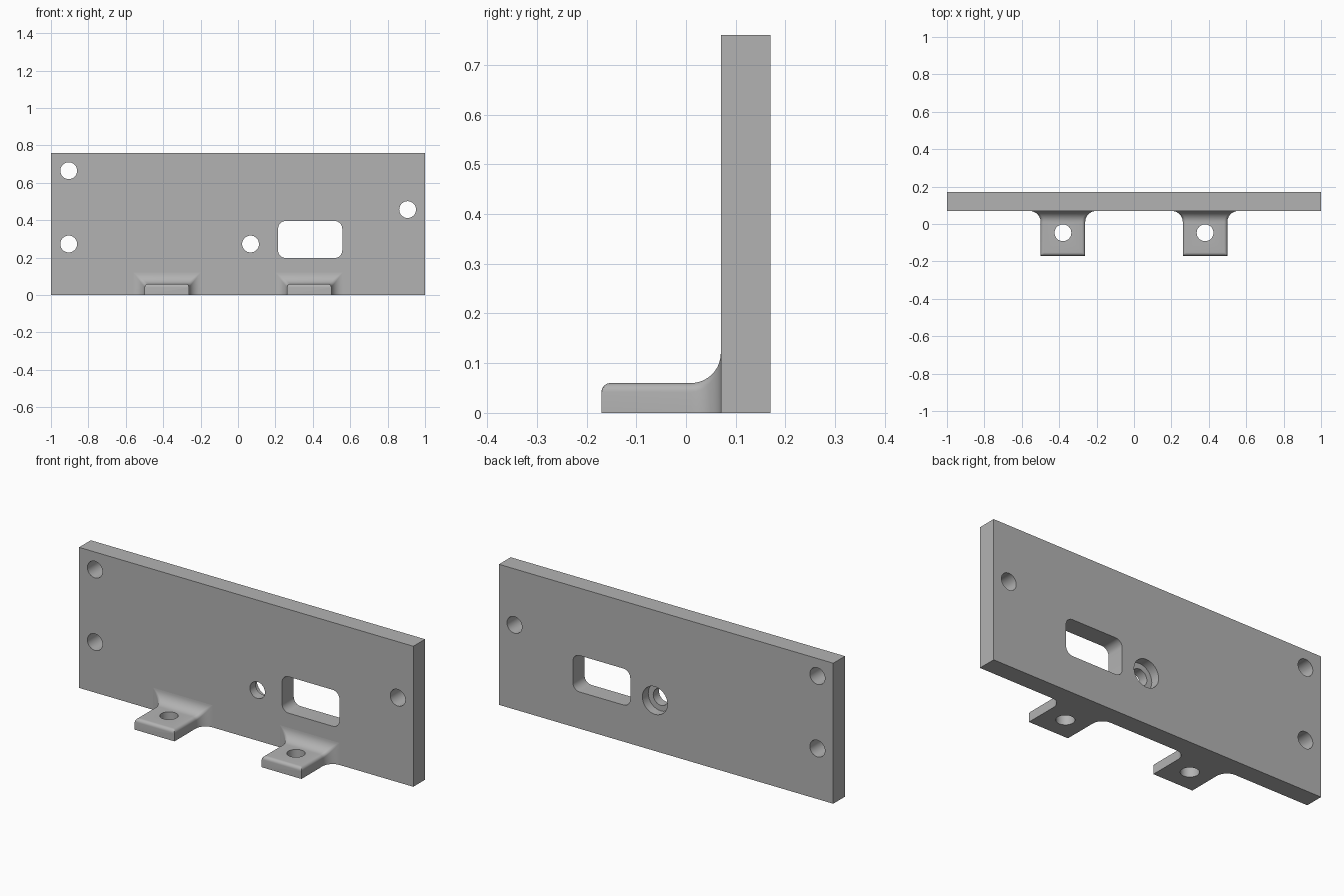
import bpy, bmesh
from math import sin, cos, pi, radians
from mathutils import Vector

if "Cube" in bpy.data.objects:
    bpy.data.objects.remove(bpy.data.objects["Cube"])

FRONT, BACK, HEIGHT = 0.07, 0.17, 0.76
HOLE_R = 0.045

grey = bpy.data.materials.new("plain grey")
grey.use_nodes = True
colour = (0.45, 0.45, 0.45, 1)
grey.diffuse_color = colour
grey.node_tree.nodes["Principled BSDF"].inputs["Base Color"].default_value = colour


def loft(name, rings):
    """Skin matching closed rings of points and cap both ends."""
    bm = bmesh.new()
    rows = [[bm.verts.new(p) for p in ring] for ring in rings]
    n = len(rows[0])
    for a, b in zip(rows, rows[1:]):
        for i in range(n):
            j = (i + 1) % n
            bm.faces.new((a[i], a[j], b[j], b[i]))
    bm.faces.new(rows[0][::-1])
    bm.faces.new(rows[-1])
    bmesh.ops.recalc_face_normals(bm, faces=bm.faces)
    mesh = bpy.data.meshes.new(name)
    bm.to_mesh(mesh)
    bm.free()
    mesh.materials.append(grey)
    obj = bpy.data.objects.new(name, mesh)
    bpy.context.collection.objects.link(obj)
    return obj


def rounded_rect(w, h, r, steps=8):
    """Outline centred on the origin; with w = h = 2r it is a circle."""
    pts = []
    for k, (sx, sy) in enumerate(((1, 1), (-1, 1), (-1, -1), (1, -1))):
        for i in range(steps + 1):
            t = (k + i / steps) * pi / 2
            p = Vector((sx * (w / 2 - r) + r * cos(t), sy * (h / 2 - r) + r * sin(t)))
            if not pts or (p - pts[-1]).length > 1e-5:
                pts.append(p)
    if (pts[0] - pts[-1]).length < 1e-5:
        pts.pop()
    return pts


def cutter_y(x, z, outline, y0, y1):
    return loft("cutter", [[(x + p.x, y, z + p.y) for p in outline] for y in (y0, y1)])


def cut(obj, cutters):
    bpy.context.view_layer.objects.active = obj
    for c in cutters:
        mod = obj.modifiers.new("cut", 'BOOLEAN')
        mod.operation, mod.solver, mod.object = 'DIFFERENCE', 'EXACT', c
        bpy.ops.object.modifier_apply(modifier=mod.name)
        bpy.data.objects.remove(c)


def smooth(obj):
    bpy.ops.object.select_all(action='DESELECT')
    obj.select_set(True)
    bpy.context.view_layer.objects.active = obj
    bpy.ops.object.shade_smooth_by_angle(angle=radians(30))


# Upright plate with screw holes, a counterbore at the back and a window
circle = rounded_rect(2 * HOLE_R, 2 * HOLE_R, HOLE_R)
bore = rounded_rect(0.15, 0.15, 0.075)
plate = loft("mounting_plate", [[(-1, y, 0), (1, y, 0), (1, y, HEIGHT), (-1, y, HEIGHT)]
                                for y in (FRONT, BACK)])
holes = [(-0.905, 0.665), (-0.905, 0.273), (0.067, 0.273), (0.907, 0.457)]
cutters = [cutter_y(x, z, circle, 0, 0.3) for x, z in holes]
cutters.append(cutter_y(0.067, 0.273, bore, 0.12, 0.3))
cutters.append(cutter_y(0.386, 0.297, rounded_rect(0.343, 0.197, 0.04), 0, 0.3))
cut(plate, cutters)
smooth(plate)

# Tabs: rounded top edges, flaring into the plate with a mitred fillet
HALF, THICK, FILLET, EDGE, STEPS = 0.119, 0.06, 0.06, 0.018, 10


def tab_ring(cx, y, flare, top):
    w, h = HALF + flare, THICK + flare
    r = EDGE * (1 - 0.9 * flare / FILLET)
    arc = [(w - r + r * cos(i * pi / 12), h - r + r * sin(i * pi / 12)) for i in range(7)]
    half = [(w, 0)] + arc
    pts = half + [(-x, z) for x, z in reversed(half)]
    return [(cx + x, y, min(z, top)) for x, z in pts]


for name, cx in (("right_tab", -0.38), ("left_tab", 0.38)):
    rings = []
    for i in range(7):
        t = i * pi / 12
        rings.append(tab_ring(cx, -0.17 + EDGE * (1 - cos(t)), 0, THICK - EDGE * (1 - sin(t))))
    for i in range(STEPS + 1):
        t = i / STEPS * pi / 2
        rings.append(tab_ring(cx, FRONT - FILLET * (1 - sin(t)), FILLET * (1 - cos(t)), 1))
    tab = loft(name, rings)
    hole = loft("cutter", [[(cx + p.x, p.y - 0.047, z) for p in circle] for z in (-0.1, 0.2)])
    cut(tab, [hole])
    smooth(tab)
